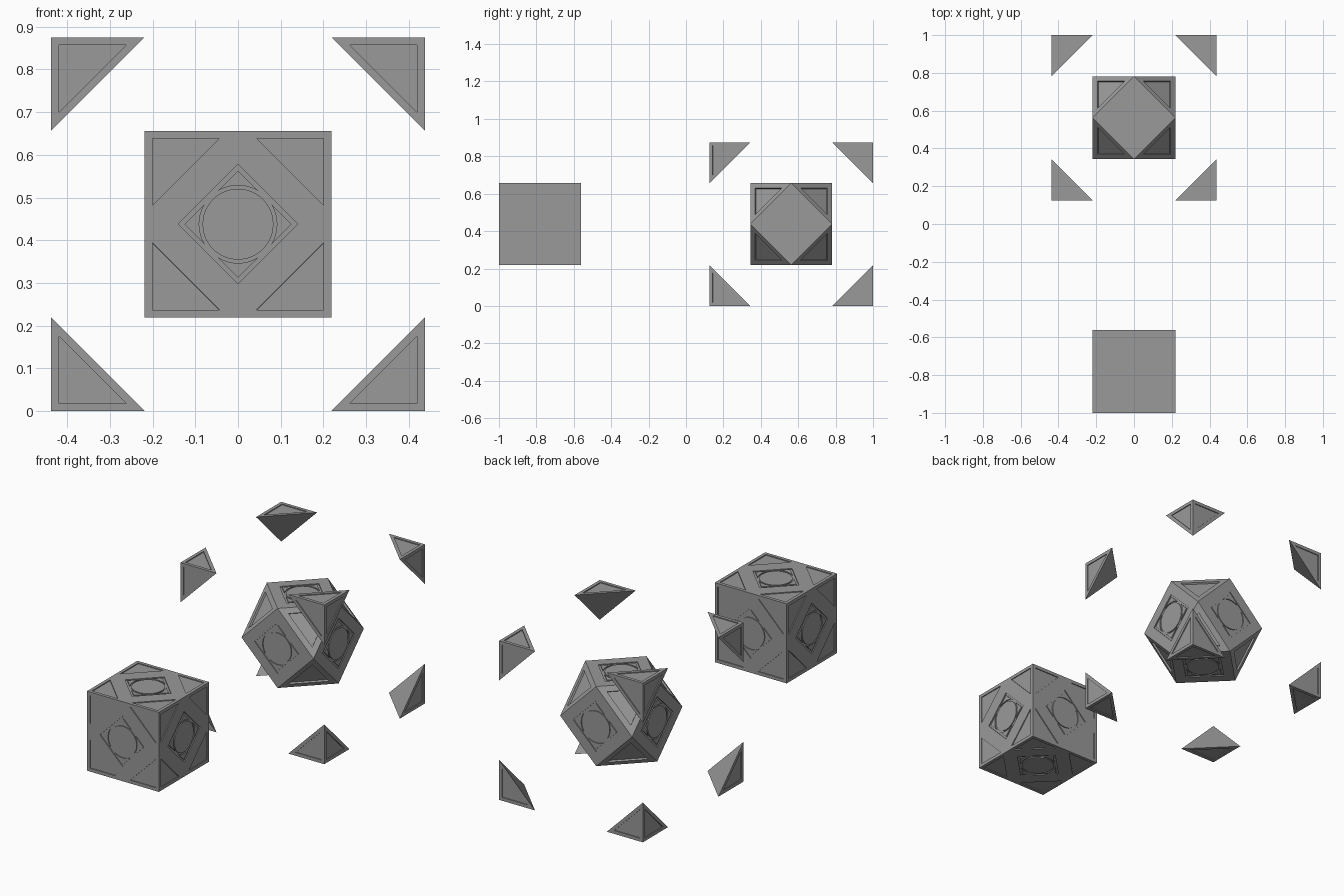
import bpy, bmesh, math
from itertools import product
from mathutils import Vector

if "Cube" in bpy.data.objects:
    bpy.data.objects.remove(bpy.data.objects["Cube"])

H = 0.21875            # half the cube size
DEPTH = 0.005          # engraving depth
CLOSED = Vector((0, -1 + H, 2 * H))
OPEN = Vector((0, 1 - 2 * H, 2 * H))

dark = bpy.data.materials.new("dark_grey")
dark.diffuse_color = (0.32, 0.32, 0.32, 1)
dark.use_nodes = True
dark.node_tree.nodes["Principled BSDF"].inputs["Base Color"].default_value = dark.diffuse_color


def add_object(name, bm):
    bmesh.ops.recalc_face_normals(bm, faces=bm.faces)
    me = bpy.data.meshes.new(name)
    bm.to_mesh(me)
    bm.free()
    me.materials.append(dark)
    ob = bpy.data.objects.new(name, me)
    bpy.context.collection.objects.link(ob)
    return ob


def hull(points):
    bm = bmesh.new()
    for p in points:
        bm.verts.new(p)
    bmesh.ops.convex_hull(bm, input=bm.verts)
    bmesh.ops.dissolve_limit(bm, angle_limit=0.02, verts=bm.verts, edges=bm.edges)
    bmesh.ops.recalc_face_normals(bm, faces=bm.faces)
    return bm


def recess(bm, faces, rim, depth):
    # flat rim, then a straight-walled sunken panel
    bmesh.ops.inset_individual(bm, faces=faces, thickness=rim, use_even_offset=True)
    bmesh.ops.inset_individual(bm, faces=faces, thickness=0.0002, depth=-depth)


def ring_cutter(name, outer, inner, sides):
    # one ring prism on each of the six square faces
    bm = bmesh.new()
    for axis in range(3):
        for s in (-1, 1):
            n = Vector((0, 0, 0))
            n[axis] = s
            m = n.to_track_quat('Z', 'Y').to_matrix()
            loops = []
            for r, z in ((outer, H - DEPTH), (outer, H + 0.02),
                         (inner, H + 0.02), (inner, H - DEPTH)):
                loops.append([bm.verts.new(m @ Vector((
                    r * math.cos(2 * math.pi * i / sides),
                    r * math.sin(2 * math.pi * i / sides), z))) for i in range(sides)])
            for k in range(4):
                a, b = loops[k], loops[(k + 1) % 4]
                for i in range(sides):
                    j = (i + 1) % sides
                    bm.faces.new((a[i], a[j], b[j], b[i]))
    ob = add_object(name, bm)
    ob.hide_render = True
    return ob


# core: cuboctahedron with sunken triangles
pts = []
for a, b in product((-H, H), repeat=2):
    pts += [(a, b, 0), (a, 0, b), (0, a, b)]
bm = hull(pts)
recess(bm, [f for f in bm.faces if len(f.verts) == 3], 0.03, 0.01)
core = add_object("closed_core", bm)

# engraved diamond and circle grooves on the square faces
cutters = [ring_cutter("diamond_cutter", 0.14, 0.125, 4),
           ring_cutter("circle_cutter", 0.091, 0.083, 48)]
for c in cutters:
    mod = core.modifiers.new(c.name, 'BOOLEAN')
    mod.operation = 'DIFFERENCE'
    mod.solver = 'EXACT'
    mod.object = c
deps = bpy.context.evaluated_depsgraph_get()
carved = bpy.data.meshes.new_from_object(core.evaluated_get(deps))
core.modifiers.clear()
core.data = carved
for c in cutters:
    bpy.data.objects.remove(c)
core.location = CLOSED
core2 = bpy.data.objects.new("open_core", carved)
core2.location = OPEN
bpy.context.collection.objects.link(core2)

# eight corner pieces: in place on the closed cube, pulled out on the open one
for i, sign in enumerate(product((-1, 1), repeat=3)):
    s = Vector(sign) * H
    bm = hull([s] + [s - Vector([s[k] if k == a else 0 for k in range(3)])
                     for a in range(3)])
    outside = [f for f in bm.faces if max(abs(c) for c in f.normal) > 0.9]
    recess(bm, outside, 0.018, DEPTH)
    piece = add_object(f"closed_corner_{i + 1}", bm)
    piece.location = CLOSED
    moved = bpy.data.objects.new(f"open_corner_{i + 1}", piece.data)
    moved.location = OPEN + s
    bpy.context.collection.objects.link(moved)
